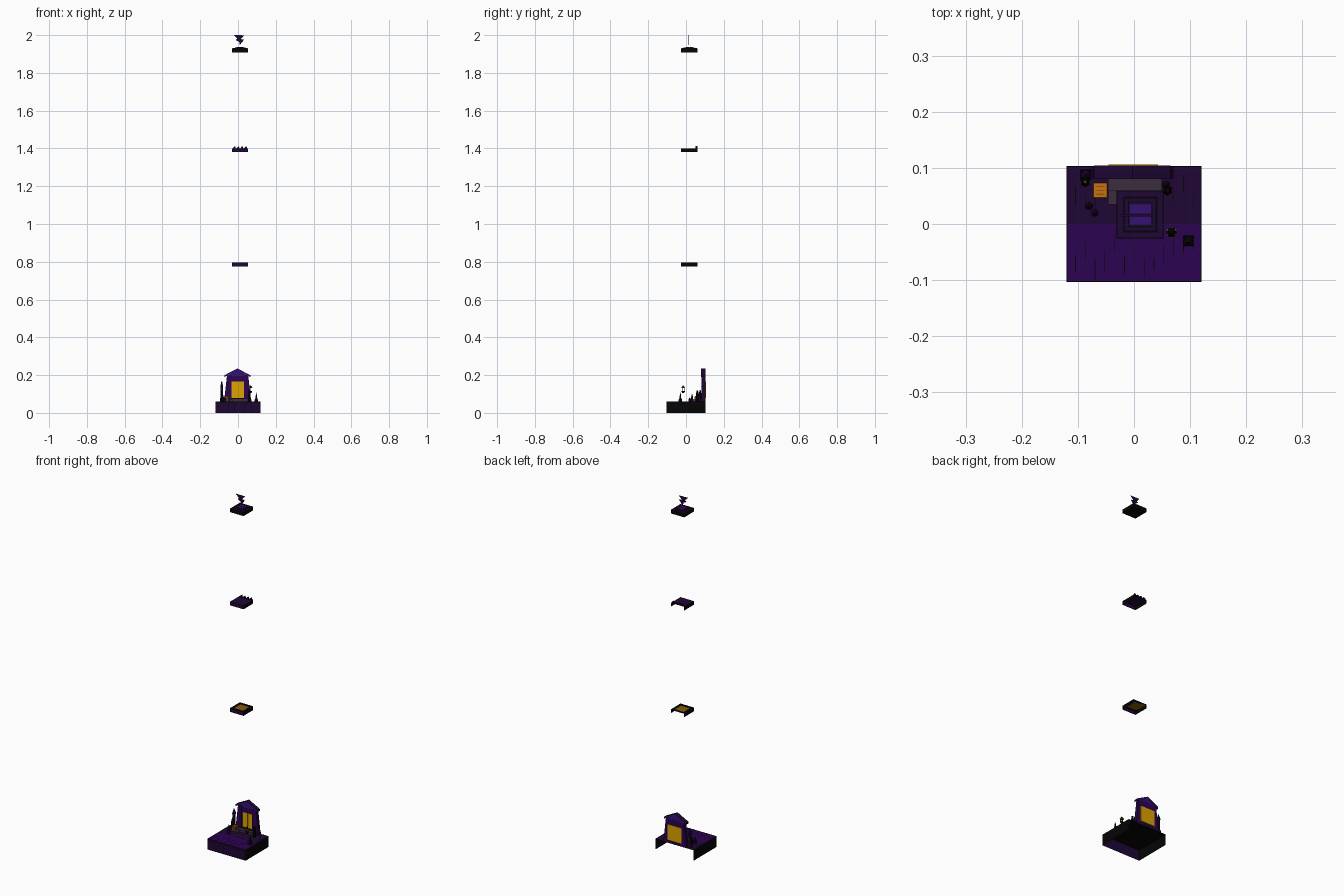
import bpy, math, random

random.seed(3)
COL = {"purple": (0.025, 0.001, 0.085), "dark_purple": (0.014, 0.002, 0.035),
       "violet": (0.035, 0.006, 0.17), "black": (0.0015, 0.0015, 0.0015),
       "gold": (0.72, 0.37, 0.0), "orange": (0.62, 0.16, 0.004),
       "brown": (0.1, 0.04, 0.006), "amber": (0.25, 0.10, 0.004),
       "grey": (0.045, 0.026, 0.05), "white": (0.7, 0.7, 0.7)}
MAT = {}
for n, c in COL.items():
    MAT[n] = bpy.data.materials.new(n)
    MAT[n].diffuse_color = (*c, 1)


def mesh(name, verts, faces, mats, idx=None):
    me = bpy.data.meshes.new(name)
    me.from_pydata(verts, [], faces)
    for m in mats:
        me.materials.append(MAT[m])
    if idx:
        for p, i in zip(me.polygons, idx):
            p.material_index = i
    ob = bpy.data.objects.new(name, me)
    bpy.context.collection.objects.link(ob)
    return ob


def box(name, x0, x1, y0, y1, z0, z1, mat):
    v = [(x, y, z) for z in (z0, z1) for x, y in ((x0, y0), (x1, y0), (x1, y1), (x0, y1))]
    f = [(3, 2, 1, 0), (4, 5, 6, 7), (0, 1, 5, 4), (1, 2, 6, 5), (2, 3, 7, 6), (3, 0, 4, 7)]
    return mesh(name, v, f, [mat])


def shell(name, x0, x1, y0, y1, z0, z1, top, front, side):
    """Open tray: top, front and two sides, no back or bottom."""
    v = [(x, y, z) for z in (z0, z1) for x, y in ((x0, y0), (x1, y0), (x1, y1), (x0, y1))]
    f = [(4, 5, 6, 7), (0, 1, 5, 4), (1, 2, 6, 5), (3, 0, 4, 7)]
    return mesh(name, v, f, [top, front, side], [0, 1, 2, 2])


def prism(name, pts, y0, y1, mat, side):
    """Profile in x and z, extruded along y; front and back in mat, edges in side."""
    n = len(pts)
    v = [(x, y, z) for y in (y0, y1) for x, z in pts]
    f = [tuple(range(n)), tuple(range(2 * n - 1, n - 1, -1))]
    f += [(i, i + n, (i + 1) % n + n, (i + 1) % n) for i in range(n)]
    return mesh(name, v, f, [mat, side], [0, 0] + [1] * n)


def lathe(name, x, y, prof, mat, n=6):
    """Stack of rings from (radius, z) pairs."""
    v, f = [], []
    for r, z in prof:
        for k in range(n):
            a = 2 * math.pi * (k + 0.5) / n
            v.append((x + r * math.cos(a), y + r * math.sin(a), z))
    for j in range(len(prof) - 1):
        for k in range(n):
            a, b = j * n + k, j * n + (k + 1) % n
            f.append((a, b, b + n, a + n))
    f += [tuple(range(n - 1, -1, -1)), tuple(range(len(v) - n, len(v)))]
    return mesh(name, v, f, [mat])


def rim(name, x0, x1, y0, y1, w, z0, z1, mat):
    """Flat rectangular frame of width w."""
    box(name, x0, x1, y0, y0 + w, z0, z1, mat)
    box(name, x0, x1, y1 - w, y1, z0, z1, mat)
    box(name, x0, x0 + w, y0 + w, y1 - w, z0, z1, mat)
    box(name, x1 - w, x1, y0 + w, y1 - w, z0, z1, mat)


# Base, open at the back and below
shell("base", -0.12, 0.12, -0.103, 0.103, 0, 0.06, "purple", "dark_purple", "black")
box("base_underside", -0.119, 0.119, -0.102, 0.102, 0.0585, 0.0595, "black")
box("base_back_floor", -0.118, 0.118, 0.0, 0.102, 0.06, 0.0606, "dark_purple")
rim("base_edge", -0.12, 0.12, -0.103, 0.103, 0.0015, 0.06, 0.0609, "black")

# Plank seams on the floor and the front
for i in range(13):
    x = -0.105 + i * 0.0175
    y = random.uniform(-0.1, -0.04)
    box("floor_seam", x, x + 0.0012, y, y + random.uniform(0.02, 0.04), 0.06, 0.0607, "black")
    y = random.uniform(0.02, 0.06)
    box("floor_seam", x, x + 0.0012, y, y + 0.03, 0.0606, 0.0611, "black")
    box("front_seam", x, x + 0.001, -0.1034, -0.103, 0.005, 0.052, "black")
box("front_edge", -0.12, 0.12, -0.1036, -0.103, 0.052, 0.054, "black")

# Gate: flared pillars, lintel, gable and glowing door
for s in (-1, 1):
    prism("gate_pillar", [(s * 0.072 - 0.002, 0.06), (s * 0.033 - 0.002, 0.06),
                          (s * 0.033 - 0.002, 0.2), (s * 0.056 - 0.002, 0.2)],
          0.083, 0.103, "purple", "dark_purple")
    box("pillar_foot", s * 0.055 - 0.02, s * 0.055 + 0.016, 0.08, 0.103, 0.06, 0.072, "dark_purple")
    prism("roof_slope", [(s * 0.068 - 0.003, 0.19), (-0.003, 0.227),
                         (-0.003, 0.235), (s * 0.068 - 0.003, 0.2)], 0.08, 0.104, "violet", "dark_purple")
box("gate_lintel", -0.036, 0.032, 0.085, 0.103, 0.165, 0.2, "purple")
prism("gate_gable", [(-0.058, 0.195), (0.052, 0.195), (-0.003, 0.229)], 0.084, 0.103, "violet", "dark_purple")
box("gate_sill", -0.036, 0.032, 0.082, 0.103, 0.06, 0.079, "dark_purple")
box("glowing_door", -0.036, 0.032, 0.09, 0.1, 0.078, 0.167, "gold")
box("door_back", -0.045, 0.043, 0.103, 0.106, 0.078, 0.165, "gold")
box("door_bar", -0.0025, -0.0015, 0.0895, 0.09, 0.079, 0.165, "amber")

# Stone step in front of the gate
box("stone_step", -0.046, 0.05, 0.06, 0.08, 0.06, 0.075, "grey")
box("stone_step_end", -0.046, -0.03, 0.035, 0.06, 0.06, 0.07, "grey")

# Spires and posts around the gate
lathe("tall_spire", -0.086, 0.088, [(0.013, 0.06), (0.012, 0.075), (0.008, 0.08),
                                    (0.008, 0.135), (0.011, 0.14), (0.002, 0.168)], "dark_purple", 4)
lathe("stump", -0.087, 0.075, [(0.009, 0.06), (0.007, 0.1), (0.003, 0.118)], "black")
lathe("stump_tip", -0.087, 0.075, [(0.004, 0.112), (0.003, 0.12)], "brown")
for x, y, h in ((-0.08, 0.032, 0.04), (-0.07, 0.02, 0.022), (0.057, 0.07, 0.05)):
    lathe("small_spike", x, y, [(0.007, 0.06), (0.006, 0.06 + h * 0.5), (0.001, 0.06 + h)], "dark_purple")
lathe("right_stump", 0.06, 0.06, [(0.009, 0.06), (0.007, 0.1), (0.004, 0.118)], "black")

# Crate with glowing top and brown bands
box("crate", -0.073, -0.047, 0.046, 0.074, 0.06, 0.088, "brown")
box("crate_glow", -0.071, -0.049, 0.048, 0.072, 0.088, 0.0895, "orange")
for y in (0.053, 0.06, 0.067):
    box("crate_band", -0.067, -0.053, y - 0.001, y + 0.001, 0.0895, 0.0902, "amber")

# Candle spike at the right
lathe("candle", 0.097, -0.03, [(0.013, 0.06), (0.012, 0.07), (0.006, 0.08), (0.003, 0.1)], "black", 4)
lathe("candle_tip", 0.097, -0.03, [(0.003, 0.1), (0.001, 0.108)], "grey", 4)

# Floating lantern: foot, thin posts, cap and gold studs
lathe("lantern_foot", 0.067, -0.015, [(0.004, 0.105), (0.009, 0.112), (0.009, 0.116)], "black")
lathe("lantern_cap", 0.067, -0.015, [(0.01, 0.131), (0.007, 0.138), (0.002, 0.145)], "black")
for k in range(6):
    a = math.pi * (k + 0.5) / 3
    x, y = 0.067 + 0.0085 * math.cos(a), -0.015 + 0.0085 * math.sin(a)
    lathe("lantern_post", x, y, [(0.001, 0.115), (0.001, 0.132)], "brown", 4)
    box("lantern_stud", x - 0.0015, x + 0.0015, y - 0.0015, y + 0.0015, 0.131, 0.1345, "gold")

# Lowest floating tray
X0, X1, Y0, Y1 = -0.031, 0.053, -0.026, 0.06
shell("low_tray", X0, X1, Y0, Y1, 0.775, 0.794, "amber", "dark_purple", "black")
rim("low_tray_rim", X0, X1, Y0, Y1, 0.012, 0.794, 0.797, "black")

# Middle floating tray with jagged back edge
shell("middle_tray", X0, X1, Y0, Y1, 1.38, 1.401, "dark_purple", "dark_purple", "black")
for i in range(4):
    x = X0 + 0.004 + i * 0.02
    prism("tray_spike", [(x, 1.401), (x + 0.015, 1.401), (x + 0.012, 1.412), (x + 0.005, 1.408)],
          0.05, 0.06, "dark_purple", "black")

# Top floating block with stepped lid
box("top_block", X0, X1, Y0, Y1, 1.909, 1.93, "black")
box("top_face", X0 + .002, X1 - .002, Y0 + .002, Y1 - .002, 1.93, 1.9305, "dark_purple")
rim("top_line", X0 + .011, X1 - .011, Y0 + .011, Y1 - .011, 0.0025, 1.9305, 1.9312, "black")
box("lid_step", X0 + .014, X1 - .014, Y0 + .014, Y1 - .014, 1.93, 1.935, "dark_purple")
rim("lid_line", X0 + .02, X1 - .02, Y0 + .02, Y1 - .02, 0.002, 1.935, 1.9356, "black")
for y in (-0.001, 0.0185):
    box("lid_panel", -0.007, 0.03, y, y + 0.0165, 1.935, 1.9365, "violet")

# Thin zigzag emblem above the block
prism("zigzag", [(-0.022, 2.0), (0.034, 1.999), (0.013, 1.979), (0.032, 1.976), (0.01, 1.948),
                 (0.006, 1.965), (-0.012, 1.974), (-0.004, 1.981)], 0.0135, 0.0165, "dark_purple", "dark_purple")
